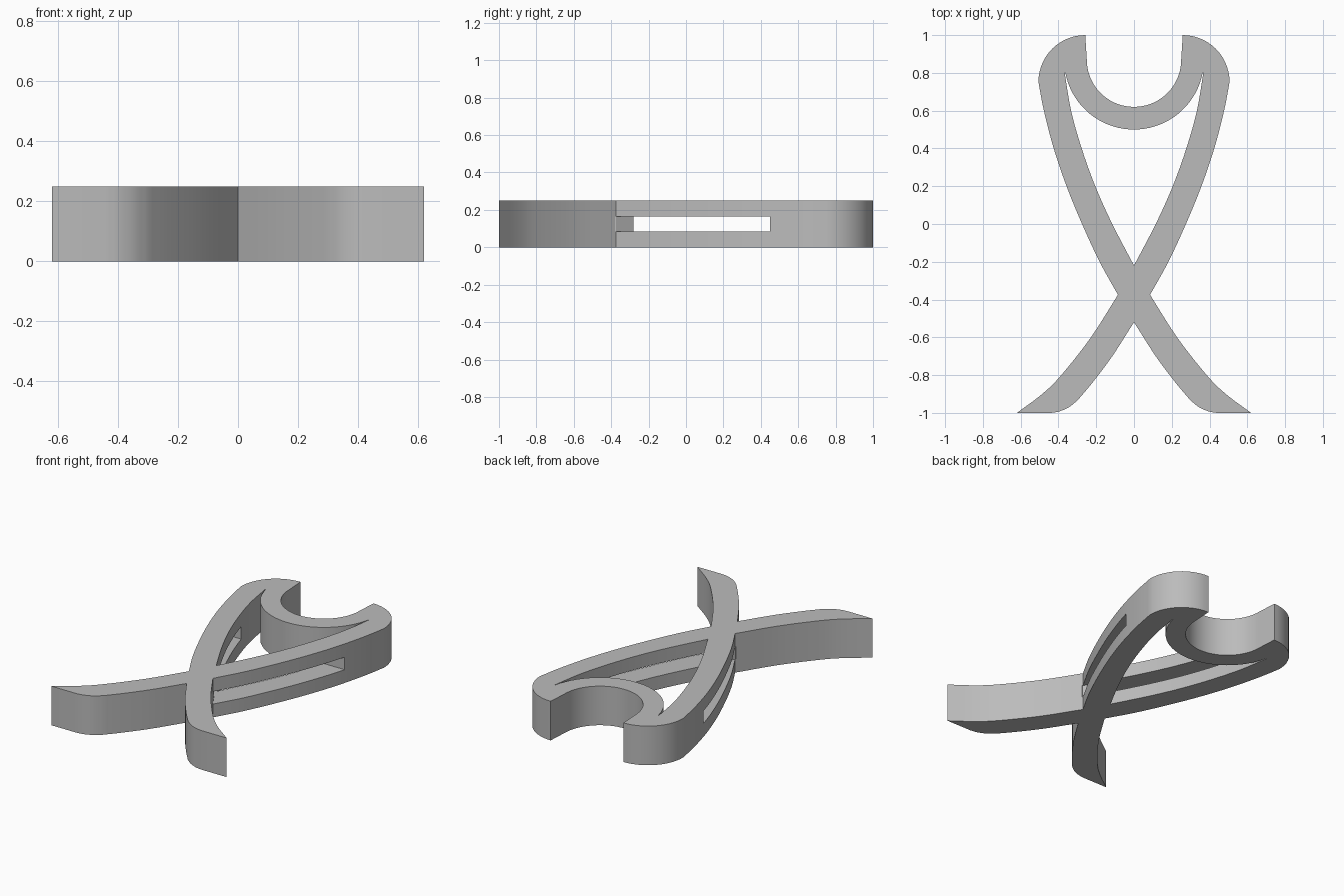
import bpy
import bmesh
from math import cos, sin, radians
from mathutils import Vector

HEIGHT = 0.25

if "Cube" in bpy.data.objects:
    bpy.data.objects.remove(bpy.data.objects["Cube"], do_unlink=True)

grey = bpy.data.materials.new("plain grey")
grey.use_nodes = True
grey.diffuse_color = (0.5, 0.5, 0.5, 1)
grey.node_tree.nodes["Principled BSDF"].inputs["Base Color"].default_value = (0.5, 0.5, 0.5, 1)


def smooth_path(points, steps=5):
    """Catmull-Rom curve through the points."""
    p = [Vector(q) for q in points]
    p = [2 * p[0] - p[1]] + p + [2 * p[-1] - p[-2]]
    out = []
    for a, b, c, d in zip(p, p[1:], p[2:], p[3:]):
        for i in range(steps):
            t = i / steps
            out.append(0.5 * (2 * b + (c - a) * t + (2 * a - 5 * b + 4 * c - d) * t ** 2
                              + (3 * b - a - 3 * c + d) * t ** 3))
    return out + [p[-2]]


def arc(cx, cy, r, start, end, steps=18):
    angles = [radians(start + (end - start) * i / steps) for i in range(steps + 1)]
    return [Vector((cx + r * cos(a), cy + r * sin(a))) for a in angles]


def prism(name, outline, z0, z1):
    """Extrude a flat outline between two heights."""
    clean = [p for p, q in zip(outline, outline[1:] + outline[:1]) if (p - q).length > 0.001]
    bm = bmesh.new()
    face = bm.faces.new([bm.verts.new((p.x, p.y, z0)) for p in clean])
    grown = bmesh.ops.extrude_face_region(bm, geom=[face])
    moved = [v for v in grown["geom"] if isinstance(v, bmesh.types.BMVert)]
    bmesh.ops.translate(bm, vec=(0, 0, z1 - z0), verts=moved)
    # Leave the mirror seam open
    seam = [f for f in bm.faces if all(abs(v.co.x) < 1e-5 for v in f.verts)]
    bmesh.ops.delete(bm, geom=seam, context="FACES")
    bmesh.ops.recalc_face_normals(bm, faces=bm.faces)
    mesh = bpy.data.meshes.new(name)
    bm.to_mesh(mesh)
    bm.free()
    mesh.materials.append(grey)
    obj = bpy.data.objects.new(name, mesh)
    bpy.context.collection.objects.link(obj)
    mirror = obj.modifiers.new("mirror", "MIRROR")
    mirror.merge_threshold = 0.0005
    return obj


# Right half of the outline: arm, cup, cap and leg
arm_inner = smooth_path([(0, -0.22), (0.115, 0), (0.205, 0.2), (0.277, 0.4), (0.333, 0.6), (0.367, 0.8)])
cup_outer = arc(0, 0.87, 0.37, -11, -90)
cup_inner = arc(0, 0.87, 0.25, -90, 0)
cap = arc(0.258, 0.752, 0.248, 90, 0, 14)
arm_outer = smooth_path([(0.506, 0.752), (0.477, 0.6), (0.425, 0.4), (0.357, 0.2),
                         (0.275, 0), (0.182, -0.2), (0.085, -0.375)])
leg_outer = smooth_path([(0.085, -0.375), (0.228, -0.6), (0.385, -0.8), (0.486, -0.9), (0.62, -1)])
foot = smooth_path([(0.44, -1), (0.395, -0.992), (0.345, -0.97), (0.3, -0.935)], 4)
leg_inner = smooth_path([(0.3, -0.935), (0.22, -0.84), (0.115, -0.7), (0, -0.52)])
half = arm_inner + cup_outer + cup_inner + cap + arm_outer + leg_outer + foot + leg_inner
stand = prism("crossed_leg_stand", half, 0, HEIGHT)

# Slot through both arms, stopping in a solid core at the crossing
slot_outline = [Vector(p) for p in [(0, -0.28), (0.027, -0.28), (0.084, -0.375), (0.084, -0.38),
                                    (0.7, -0.38), (0.7, 0.45), (0, 0.45)]]
slot = prism("slot_cutter", slot_outline, 0.085, 0.165)
slot.hide_render = True
slot.hide_set(True)
cut = stand.modifiers.new("slot", "BOOLEAN")
cut.object = slot
cut.operation = "DIFFERENCE"
cut.solver = "EXACT"

# Apply the modifiers, then drop the cutter
bpy.ops.object.select_all(action="DESELECT")
stand.select_set(True)
bpy.context.view_layer.objects.active = stand
for name in ("mirror", "slot"):
    bpy.ops.object.modifier_apply(modifier=name)
bpy.data.objects.remove(slot, do_unlink=True)
bpy.ops.object.shade_smooth_by_angle(angle=radians(30))
